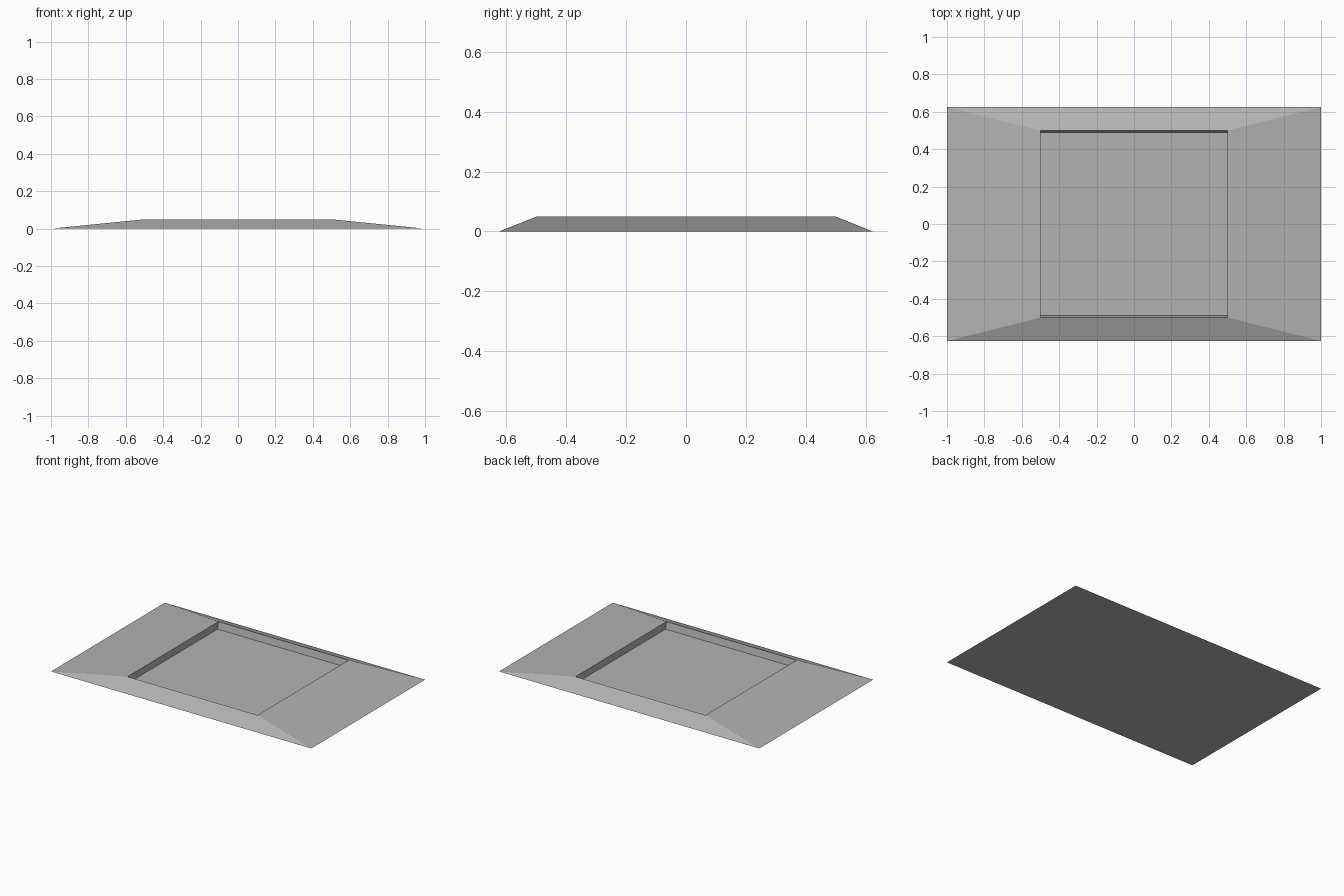
import bpy
import bmesh

# Remove the default object only
cube = bpy.data.objects.get("Cube")
if cube:
    bpy.data.objects.remove(cube, do_unlink=True)

# Plain grey material
GREY = (0.45, 0.45, 0.45, 1.0)
grey = bpy.data.materials.new("plain grey")
grey.diffuse_color = GREY
grey.use_nodes = True
bsdf = next(n for n in grey.node_tree.nodes if n.type == "BSDF_PRINCIPLED")
bsdf.inputs["Base Color"].default_value = GREY


def rectangle_loop(bm, half_x, half_y, z):
    """Four corners of a centred rectangle, counter-clockwise from above."""
    corners = ((-1, -1), (1, -1), (1, 1), (-1, 1))
    return [bm.verts.new((sx * half_x, sy * half_y, z)) for sx, sy in corners]


# Ramped base: outer edge, rim crest, then the recessed floor
levels = [
    (1.0, 0.625, 0.0),
    (0.5, 0.5, 0.05),
    (0.5, 0.49, 0.002),
]
bm = bmesh.new()
loops = [rectangle_loop(bm, *level) for level in levels]

# Outer slopes and inner recess walls
for lower, upper in zip(loops, loops[1:]):
    for i in range(4):
        j = (i + 1) % 4
        bm.faces.new((lower[i], lower[j], upper[j], upper[i]))

# Recess floor and underside
bm.faces.new(loops[-1])
bm.faces.new(reversed(loops[0]))

mesh = bpy.data.meshes.new("ramped_base")
bm.to_mesh(mesh)
bm.free()
mesh.materials.append(grey)
base = bpy.data.objects.new("ramped_base", mesh)
bpy.context.collection.objects.link(base)
